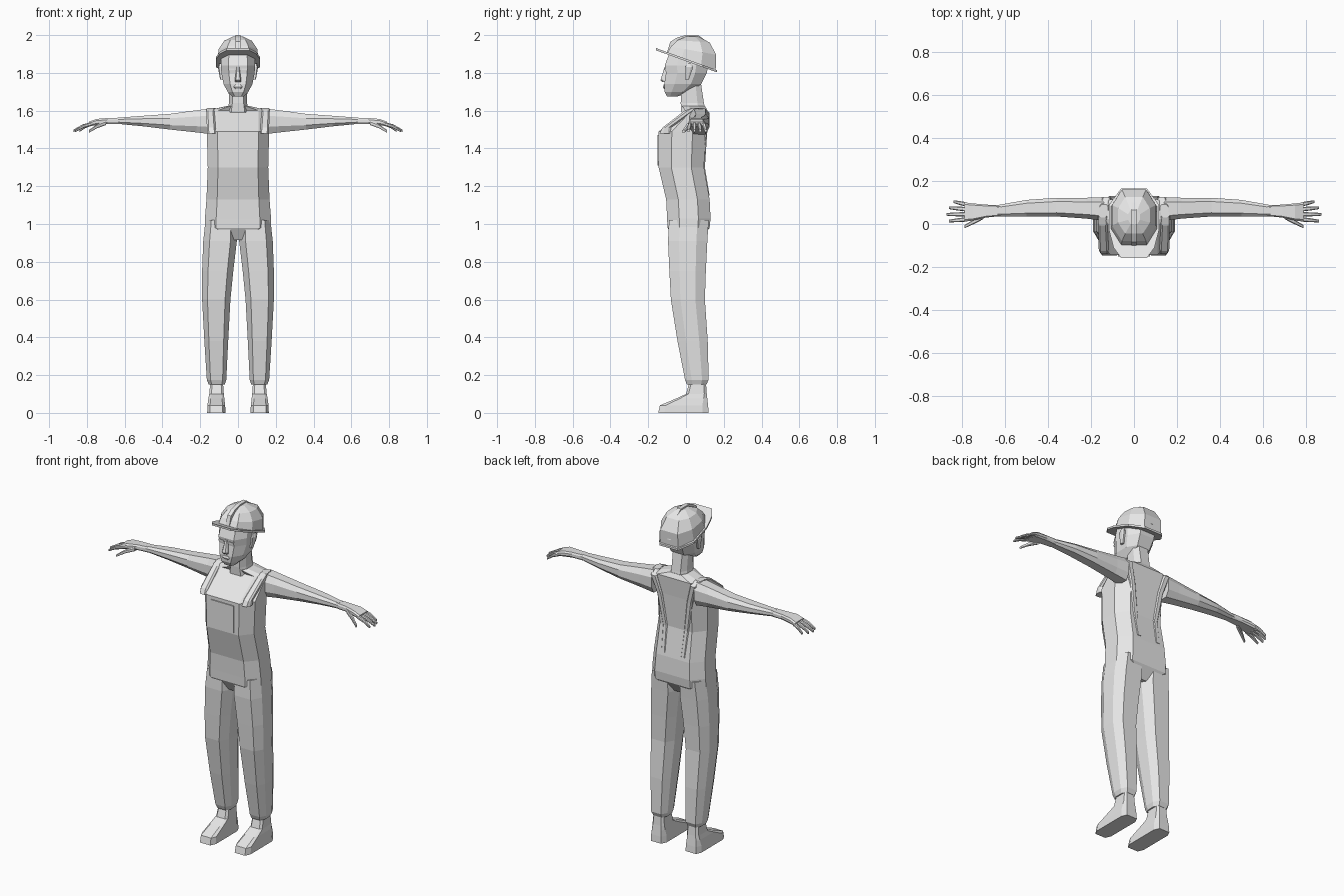
import bpy, bmesh
from mathutils import Vector

cube = bpy.data.objects.get("Cube")
if cube:
    bpy.data.objects.remove(cube)

grey = bpy.data.materials.new("light_grey")
grey.use_nodes = True
COLOUR = (0.8, 0.8, 0.8, 1)
grey.diffuse_color = COLOUR
grey.node_tree.nodes["Principled BSDF"].inputs["Base Color"].default_value = COLOUR


def loft(name, rings, mirror=False):
    """Skin a row of equal-sided rings and cap both ends."""
    bm = bmesh.new()
    rows = [[bm.verts.new(p) for p in r] for r in rings]
    n = len(rows[0])
    for a, b in zip(rows, rows[1:]):
        for i in range(n):
            j = (i + 1) % n
            bm.faces.new((a[i], a[j], b[j], b[i]))
    bm.faces.new(rows[0])
    bm.faces.new(rows[-1])
    bmesh.ops.recalc_face_normals(bm, faces=bm.faces)
    mesh = bpy.data.meshes.new(name)
    bm.to_mesh(mesh)
    bm.free()
    mesh.materials.append(grey)
    obj = bpy.data.objects.new(name, mesh)
    bpy.context.scene.collection.objects.link(obj)
    if mirror:
        obj.modifiers.new("Mirror", "MIRROR")
    return obj


def octagon(a0, a1, b0, b1, flat=0.62, chamfer=0.28):
    """Rectangle with cut corners as 2D points."""
    m, h = (a0 + a1) / 2, (a1 - a0) / 2 * flat
    d = (b1 - b0) * chamfer
    return [(m - h, b0), (m + h, b0), (a1, b0 + d), (a1, b1 - d),
            (m + h, b1), (m - h, b1), (a0, b1 - d), (a0, b0 + d)]


def upright(name, levels, mirror=False, **k):
    """Loft over levels of (z, x0, x1, y front, y back)."""
    return loft(name, [[(x, y, z) for x, y in octagon(x0, x1, f, b, **k)]
                       for z, x0, x1, f, b in levels], mirror)


def centred(name, levels, **k):
    """Loft over levels of (z, half width, y front, y back)."""
    return upright(name, [(z, -w, w, f, b) for z, w, f, b in levels], **k)


def sideways(name, stations, **k):
    """Mirrored loft over stations of (x, y0, y1, z0, z1)."""
    return loft(name, [[(x, y, z) for y, z in octagon(y0, y1, z0, z1, **k)]
                       for x, y0, y1, z0, z1 in stations], True)


def box(name, x0, x1, y0, y1, z0, z1, mirror=False):
    rings = [[(x0, y0, z), (x1, y0, z), (x1, y1, z), (x0, y1, z)] for z in (z0, z1)]
    return loft(name, rings, mirror)


# Body of the overalls and the shoulders
centred("torso", [(.915, .06, -.06, .08), (.98, .176, -.098, .125), (1.03, .175, -.1, .13),
                  (1.13, .167, -.105, .125), (1.3, .16, -.145, .095), (1.49, .165, -.145, .105),
                  (1.6, .165, -.005, .115), (1.625, .06, -.02, .1)], flat=.66)
box("bib_pocket", -.075, .075, -.151, -.143, 1.31, 1.47)
upright("front_strap", [(1.48, .115, .163, -.14, -.08), (1.51, .118, .165, -.125, -.08),
                        (1.6, .125, .167, -.008, .05), (1.615, .125, .165, .03, .06)], True)
upright("back_strap", [(1.615, .12, .16, .05, .09), (1.59, .11, .15, .09, .125),
                       (1.48, .08, .115, .09, .112), (1.3, .055, .085, .08, .1),
                       (1.15, .05, .08, .1, .125)], True)

# Legs with gathered cuffs
upright("leg", [(1.02, .01, .172, -.09, .12), (.91, .006, .184, -.095, .113),
                (.75, .025, .19, -.088, .105), (.6, .04, .19, -.08, .1),
                (.38, .052, .178, -.045, .115), (.175, .062, .165, -.005, .12),
                (.15, .07, .155, .005, .108)], True)
upright("foot", [(.17, .08, .146, .02, .105), (.1, .075, .152, 0, .11),
                 (.075, .072, .157, -.055, .113), (.04, .068, .162, -.138, .117),
                 (0, .066, .163, -.147, .12)], True, flat=.7, chamfer=.12)

# Arms, hands and fingers
sideways("arm", [(.14, .015, .125, 1.475, 1.612), (.22, .025, .122, 1.485, 1.602),
                 (.36, .035, .122, 1.5, 1.583), (.5, .035, .112, 1.517, 1.573),
                 (.635, .035, .088, 1.53, 1.563)], flat=.6)
sideways("hand", [(.62, .037, .087, 1.53, 1.563), (.69, .03, .09, 1.53, 1.561),
                  (.75, .016, .096, 1.523, 1.556), (.79, .012, .1, 1.517, 1.541)], flat=.8)


def finger(name, start, end, r):
    """Tapering square finger, bent down at the middle."""
    a, b = Vector(start), Vector(end)
    middle = (a + b) / 2 + Vector((0, 0, .006))
    stations = []
    for p, s in ((a, r), (middle, r * .9), (b, r * .6)):
        stations.append((p.x, p.y - s, p.y + s, p.z - s, p.z + s))
    sideways(name, stations, flat=.6)


tips = [("index_finger", .022, .014, .86), ("middle_finger", .045, .045, .872),
        ("ring_finger", .068, .076, .862), ("little_finger", .09, .104, .84)]
for label, y_base, y_tip, reach in tips:
    finger(label, (.775, y_base, 1.53), (reach, y_tip, 1.493), .0105)
finger("thumb", (.7, .035, 1.535), (.79, -.013, 1.49), .012)

# Neck, head and face
centred("neck", [(1.59, .058, -.025, .105), (1.64, .048, -.028, .095), (1.74, .05, -.025, .08)])
centred("head", [(1.675, .03, -.1, -.045), (1.7, .055, -.113, .02), (1.74, .076, -.115, .08),
                 (1.8, .088, -.106, .11), (1.84, .091, -.112, .118), (1.9, .088, -.09, .12)],
        flat=.55)
centred("nose", [(1.752, .016, -.125, -.1), (1.762, .017, -.135, -.1), (1.83, .007, -.114, -.1)])
centred("lips", [(1.716, .016, -.117, -.1), (1.726, .024, -.122, -.1), (1.738, .016, -.118, -.1)])
box("eye", .018, .05, -.113, -.09, 1.814, 1.824, True)
upright("ear", [(1.765, .08, .095, -.005, .015), (1.83, .08, .106, -.005, .038),
                (1.85, .08, .1, .005, .03)], True)

# Hard hat, tipped down toward the back
SLOPE = .36


def tipped(levels):
    rings = []
    for z, w, f, b, tip in levels:
        rings.append([(x, y, z - SLOPE * tip * y) for x, y in octagon(-w, w, f, b, .55, .3)])
    return rings


loft("helmet_dome", tipped([(1.868, .108, -.1, .157, 1), (1.925, .102, -.08, .16, .5),
                            (1.97, .074, -.045, .125, .2), (1.992, .028, 0, .065, 0)]))
half = [(.06, -.158), (.095, -.11), (.116, -.03), (.116, .09), (.06, .165)]
outline = half + [(-x, y) for x, y in reversed(half)]
loft("helmet_brim", [[(x, y, z - SLOPE * y) for x, y in outline] for z in (1.862, 1.874)])
ridge = [(-.1, 1.91), (-.083, 1.965), (-.045, 1.988), (0, 2.0), (.065, 2.0), (.125, 1.955), (.16, 1.85)]
loft("helmet_ridge", [[(s * .012, y, z) for y, z in ridge] for s in (-1, 1)])
